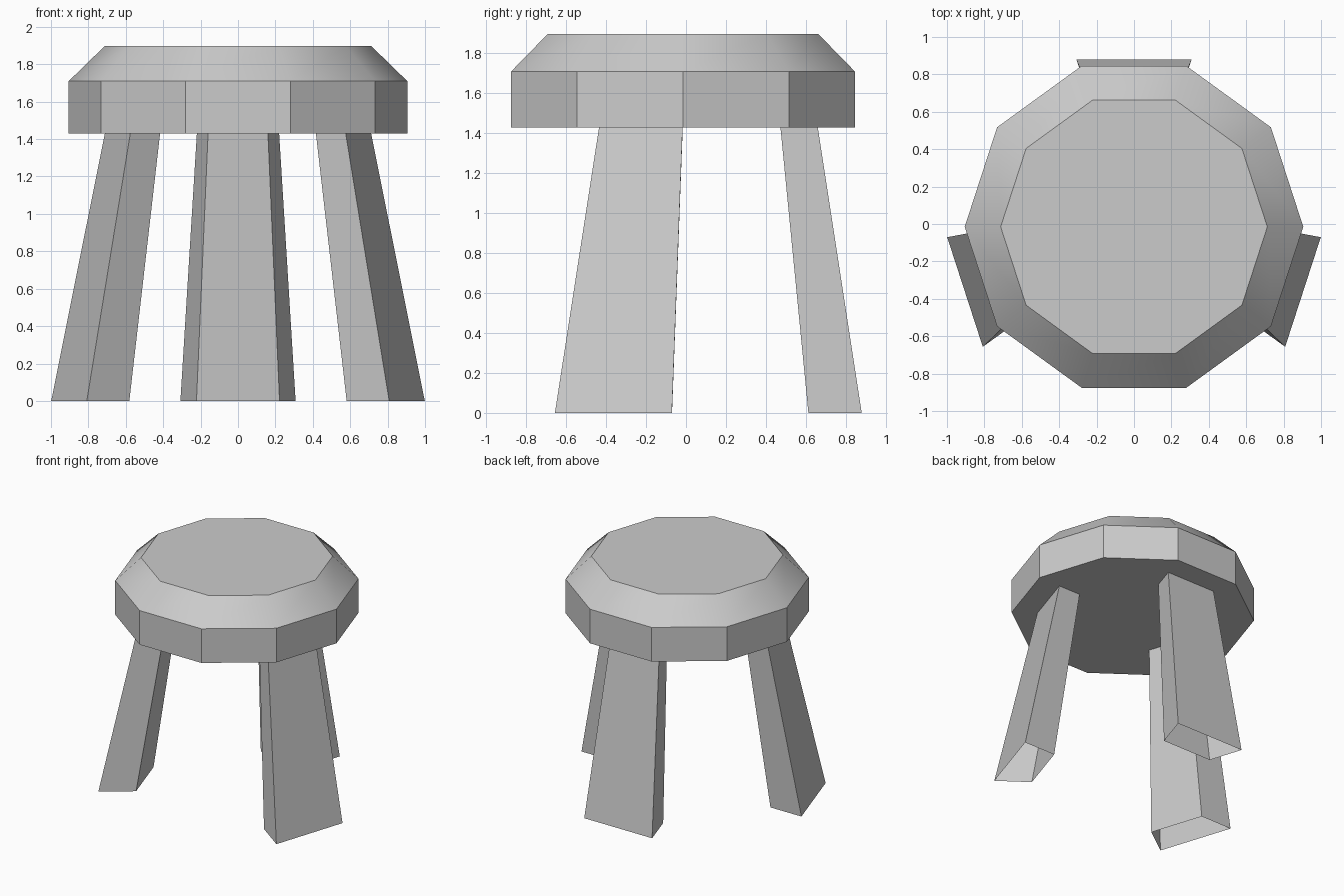
import bpy, bmesh
from math import sin, cos, radians

if "Cube" in bpy.data.objects:
    bpy.data.objects.remove(bpy.data.objects["Cube"])


def make_object(name, bm):
    bmesh.ops.recalc_face_normals(bm, faces=bm.faces[:])
    mesh = bpy.data.meshes.new(name)
    bm.to_mesh(mesh)
    bm.free()
    obj = bpy.data.objects.new(name, mesh)
    bpy.context.collection.objects.link(obj)
    return obj


def bridge(bm, a, b):
    n = len(a)
    return [bm.faces.new((a[i], a[(i + 1) % n], b[(i + 1) % n], b[i])) for i in range(n)]


# Seat: ten-sided slab with a softly shaded bevel above flat sides
def build_seat():
    bm = bmesh.new()
    rings = []
    for r, z in ((0.905, 1.43), (0.905, 1.71), (0.713, 1.897)):
        rings.append([bm.verts.new((r * cos(radians(36 * i)),
                                    r * sin(radians(36 * i)) - 0.015, z)) for i in range(10)])
    bm.faces.new(rings[0])
    bm.faces.new(rings[2])
    bridge(bm, rings[0], rings[1])
    for f in bridge(bm, rings[1], rings[2]):
        f.smooth = True
    for e in bm.edges:
        e.smooth = all(f.smooth for f in e.link_faces)
    make_object("seat", bm)


# Legs: splayed, tapering wedge-shaped tubes, open at the foot
def build_leg(name, angle):
    a = radians(angle)
    bm = bmesh.new()
    rings = []
    # height, centre y, inner radius, outer radius, inner and outer half width
    for z, cy, r0, r1, w0, w1 in ((0.0, -0.07, 0.683, 0.95, 0.222, 0.308),
                                  (1.43, -0.017, 0.49, 0.677, 0.16, 0.22)):
        rings.append([bm.verts.new((r * cos(a) - t * sin(a), cy + r * sin(a) + t * cos(a), z))
                      for r, t in ((r0, -w0), (r1, -w1), (r1, w1), (r0, w0))])
    bridge(bm, *rings)
    make_object(name, bm)


build_seat()
for leg_name, leg_angle in (("back_leg", 90), ("right_leg", -18), ("left_leg", 198)):
    build_leg(leg_name, leg_angle)
